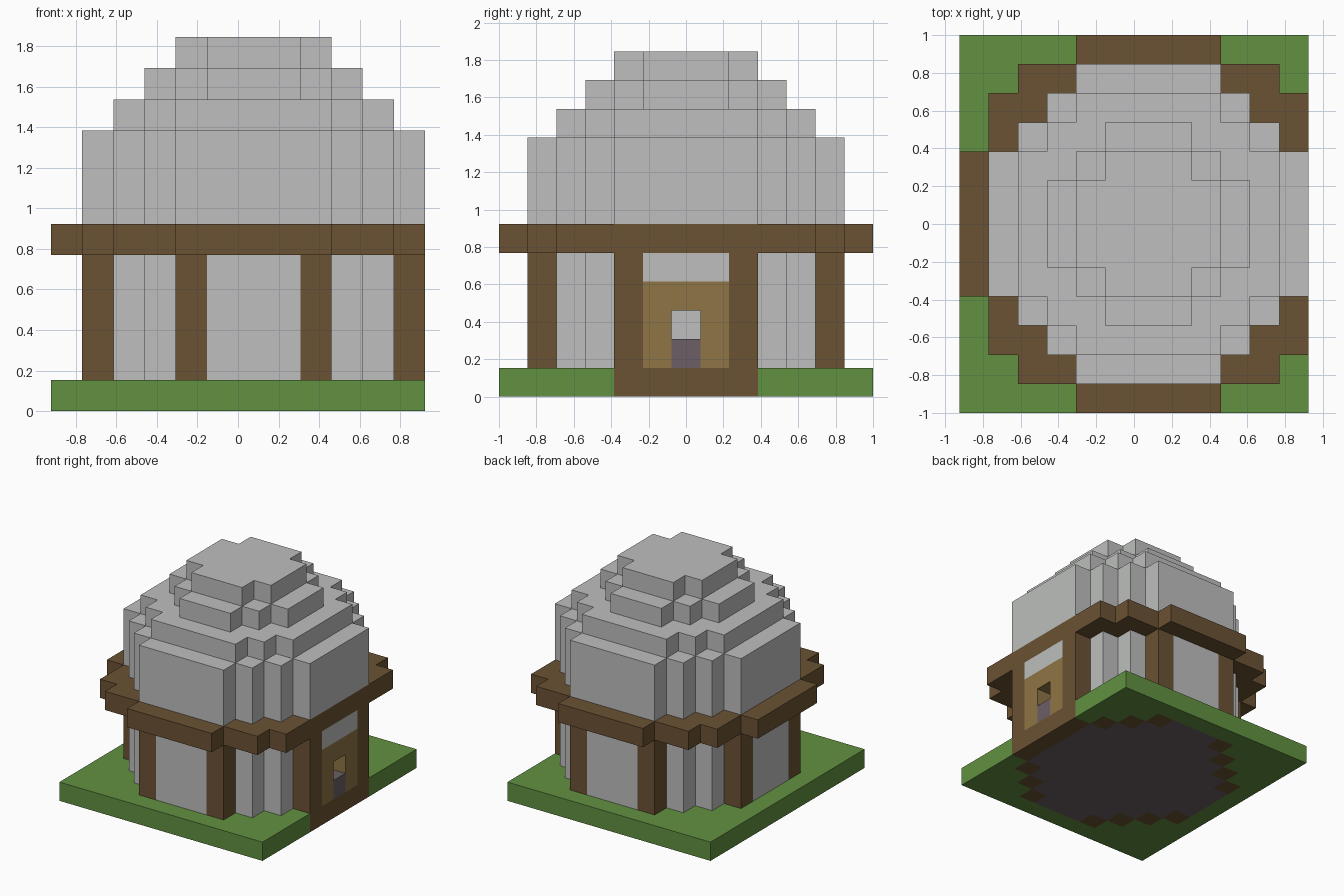
import bpy
import bmesh
from mathutils import Vector

cube = bpy.data.objects.get("Cube")
if cube:
    bpy.data.objects.remove(cube, do_unlink=True)

U = 2 / 13  # size of one block


def material(name, rgb):
    mat = bpy.data.materials.new(name)
    mat.use_nodes = True
    color = (*rgb, 1)
    mat.diffuse_color = color
    bsdf = next(n for n in mat.node_tree.nodes if n.type == "BSDF_PRINCIPLED")
    bsdf.inputs["Base Color"].default_value = color
    return mat


STONE = material("pale_grey_stone", (0.51, 0.52, 0.51))
WOOD = material("dark_brown_wood", (0.147, 0.084, 0.033))
PLANK = material("tan_plank", (0.275, 0.178, 0.06))
GRASS = material("grass_green", (0.122, 0.283, 0.053))
FLOOR = material("purple_grey_floor", (0.147, 0.114, 0.133))


def disc(half_widths):
    """Blocks of a stepped disc; half_widths[i] is the reach of rows +i and -i."""
    return {(x, y) for i, w in enumerate(half_widths)
            for y in (i, -i) for x in range(-w, w + 1)}


def column(cells, low, high):
    return {(x, y, z) for x, y in cells for z in range(low, high)}


def build(name, blocks, mat):
    """Merge blocks into one mesh that keeps only its outer faces."""
    bm = bmesh.new()
    verts = {}

    def vert(p):
        key = tuple(p)
        if key not in verts:
            verts[key] = bm.verts.new((p[0] * U, (p[1] - 0.5) * U, p[2] * U))
        return verts[key]

    for block in sorted(blocks):
        for axis in range(3):
            for side in (0, 1):
                near = list(block)
                near[axis] += 2 * side - 1
                if tuple(near) in blocks:
                    continue
                a, b = Vector((0, 0, 0)), Vector((0, 0, 0))
                a[(axis + 1) % 3] = 1
                b[(axis + 2) % 3] = 1
                base = Vector(block)
                base[axis] += side
                loop = [base, base + a, base + a + b, base + b]
                bm.faces.new([vert(p) for p in (loop if side else loop[::-1])])
    bmesh.ops.dissolve_limit(bm, angle_limit=0.02, verts=bm.verts[:], edges=bm.edges[:])
    mesh = bpy.data.meshes.new(name)
    bm.to_mesh(mesh)
    bm.free()
    mesh.materials.append(mat)
    obj = bpy.data.objects.new(name, mesh)
    bpy.context.collection.objects.link(obj)
    return obj


# Plan shapes
house = disc([5, 5, 5, 4, 3, 2])
ring = {(x, y) for x, y in house
        if not {(x + 1, y), (x - 1, y), (x, y + 1), (x, y - 1)} <= house}
posts = {(sx * a, sy * b) for a, b in ((5, 2), (2, 5)) for sx in (1, -1) for sy in (1, -1)}
doorway = {(5, y) for y in (-1, 0, 1)}

# Ground with the floor and wooden footing set into it
footing = {(x, y) for x, y in ring if min(abs(x), abs(y)) > 1} | doorway
plot = {(x, y) for x in range(-6, 6) for y in range(-6, 7)}
build("grass_base", column(plot - house, 0, 1), GRASS)
build("floor", column(house - footing, 0, 1), FLOOR)
build("wooden_footing", column(footing, 0, 1), WOOD)

# Walls and posts
build("stone_walls", column(ring - posts - doorway, 1, 5), STONE)
build("corner_posts", column(posts, 1, 5), WOOD)

# Entrance: step, plank surround with an opening, stone lintel
build("door_step", {(5, 0, 1)}, FLOOR)
build("door_surround", column(doorway, 1, 4) - {(5, 0, 1), (5, 0, 2)}, PLANK)
build("door_lintel", column(doorway, 4, 5), STONE)

# Eave, cut off flush at the entrance side
eave = disc([6, 6, 6, 5, 5, 4, 2]) & plot
build("wooden_eave", column(eave, 5, 6), WOOD)

# Stepped dome
dome = column(house, 6, 9)
for level, widths in ((9, [4, 4, 4, 3, 2]), (10, [3, 3, 2, 1]), (11, [2, 2, 1])):
    dome |= column(disc(widths), level, level + 1)
build("stone_dome", dome, STONE)
